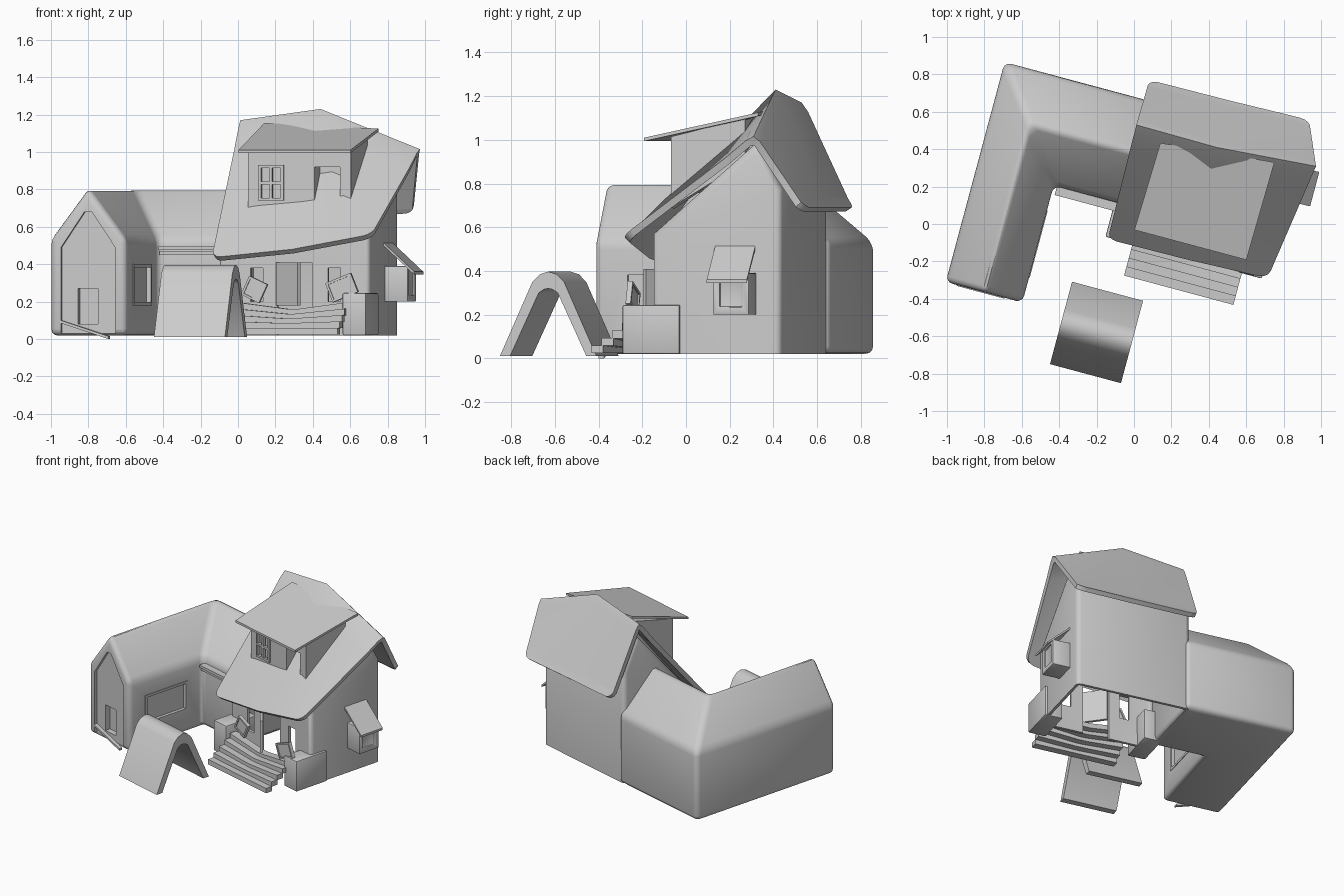
import bpy, bmesh, math
from mathutils import Matrix, Vector

if "Cube" in bpy.data.objects:
    bpy.data.objects.remove(bpy.data.objects["Cube"])

parts = []


def make(name, verts, faces):
    me = bpy.data.meshes.new(name)
    me.from_pydata([tuple(v) for v in verts], [], faces)
    ob = bpy.data.objects.new(name, me)
    bpy.context.collection.objects.link(ob)
    parts.append(ob)
    return ob


def mod(ob, kind, **kw):
    bpy.ops.object.select_all(action='DESELECT')
    bpy.context.view_layer.objects.active = ob
    ob.select_set(True)
    m = ob.modifiers.new("m", kind)
    for k, v in kw.items():
        setattr(m, k, v)
    bpy.ops.object.modifier_apply(modifier=m.name)
    return ob


def bevel(ob, w, seg=3, angle=25):
    return mod(ob, 'BEVEL', width=w, segments=seg, limit_method='ANGLE', angle_limit=math.radians(angle))


def normals(ob):
    bm = bmesh.new()
    bm.from_mesh(ob.data)
    bmesh.ops.recalc_face_normals(bm, faces=bm.faces)
    bm.to_mesh(ob.data)
    bm.free()
    return ob


def loft(name, rings, caps=True, closed=True):
    n = len(rings[0])
    faces = [(r * n + i, r * n + (i + 1) % n, r * n + n + (i + 1) % n, r * n + n + i)
             for r in range(len(rings) - 1) for i in range(n if closed else n - 1)]
    if caps:
        faces += [tuple(range(n)), tuple(range(len(rings) * n - n, len(rings) * n))]
    return normals(make(name, sum(rings, []), faces))


def boxes(name, items, rot=None):
    verts, faces = [], []
    for a, b in items:
        k = len(verts)
        verts += [Vector((x, y, z)) for x in (a[0], b[0]) for y in (a[1], b[1]) for z in (a[2], b[2])]
        faces += [tuple(k + i for i in f) for f in
                  ((0, 1, 3, 2), (4, 6, 7, 5), (0, 4, 5, 1), (2, 3, 7, 6), (0, 2, 6, 4), (1, 5, 7, 3))]
    if rot:
        verts = [rot @ v for v in verts]
    return make(name, verts, faces)


def slab(name, corners, t):
    return loft(name, [[Vector(c) for c in corners], [Vector(c) - Vector((0, 0, t)) for c in corners]])


def cut(ob, cutter):
    mod(ob, 'BOOLEAN', operation='DIFFERENCE', object=cutter, solver='EXACT')
    parts.remove(cutter)
    bpy.data.objects.remove(cutter)


def frame(name, c, w, h, bar, d, turn=0, tilt=0, cross=False, pane=False):
    # window frame in the xz plane, turned about z and tilted in its own plane
    a, b = w / 2, h / 2
    bits = [((-a, -d, -b), (-a + bar, d, b)), ((a - bar, -d, -b), (a, d, b)),
            ((-a, -d, -b), (a, d, -b + bar)), ((-a, -d, b - bar), (a, d, b))]
    if cross:
        bits += [((-.008, -d, -b), (.008, d, b)), ((-a, -d, -.008), (a, d, .008))]
    if pane:
        bits += [((-a, -d * .4, -b), (a, d * .4, b))]
    rot = (Matrix.Translation(c) @ Matrix.Rotation(math.radians(turn), 4, 'Z')
           @ Matrix.Rotation(math.radians(tilt), 4, 'Y'))
    return boxes(name, bits, rot)


# L-shaped wing: gable section swept round a mitred corner
sec = [(-1, .02), (-1, .53), (0, .81), (1, .53), (1, .02)]
wing = loft("wing", [[(-.68 + s * .212, -.56, z) for s, z in sec],
                     [(-.68 + s * .212, .372 - s * .285, z) for s, z in sec],
                     [(-.08, .372 - s * .285, z) for s, z in sec]])
bevel(wing, .035)
# recessed gable front, doorway and long window
gable = [(-.15, .03), (-.15, .49), (-.02, .68), (.02, .68), (.15, .49), (.15, .03)]
cut(wing, loft("cutter", [[(-.68 + s, v, z) for s, z in gable] for v in (-.7, -.54)]))
cut(wing, boxes("cutter", [((-.74, -.6, .08), (-.63, -.5, .27))]))
cut(wing, boxes("cutter", [((-.487, -.41, .19), (-.4, -.06, .39))]))
frame("wing_window_frame", (-.476, -.235, .29), .37, .22, .018, .012, turn=90)
slab("fallen_plank", [(-.83, -.565, .10), (-.565, -.565, .015), (-.565, -.54, .015), (-.83, -.54, .10)], .015)
boxes("wing_ledge", [((-.45, .04, .475), (-.09, .1, .495)), ((-.45, .055, .45), (-.09, .1, .47))])

# main house: hollow walls, open underneath
walls = []
for u, zf, zr, zb in ((-.115, .52, 1.08, .84), (.32, .58, 1.14, .86), (.718, .57, .98, .77)):
    walls.append([(u, .032, .02), (u, .032, zf), (u, .525, zr), (u, .64, zb), (u, .64, .02)])
house = loft("house_walls", walls, closed=False)
bevel(house, .03, 3, 50)
mod(house, 'SOLIDIFY', thickness=.02, offset=-1)
cut(house, boxes("cutter", [((.21, -.1, -.1), (.40, .12, .41))]))
for u in (.06, .49):
    cut(house, boxes("cutter", [((u, -.1, .2), (u + .07, .12, .38))]))
boxes("front_door", [((0, -.01, .18), (.2, .01, .41))],
      Matrix.Translation((.21, .03, 0)) @ Matrix.Rotation(math.radians(-40), 4, 'Z'))

# main roof: bent ridge, uneven eaves, flared back, bulge behind the dormer
rows = []
for fe, rg, be, bulge in (((-.115, -.115, .435), (-.125, .515, 1.17), (-.12, .765, .69), 0),
                          ((.33, -.11, .48), (.32, .51, 1.23), (.33, .77, .69), .03),
                          ((.765, -.095, .56), (.86, .55, 1.015), (.76, .78, .69), 0)):
    f, r, b = Vector(fe), Vector(rg), Vector(be)
    rows.append([f, f.lerp(r, .78) + Vector((0, 0, bulge)), f.lerp(r, .94) + Vector((0, 0, .008)), r,
                 r.lerp(b, .12) + Vector((0, 0, .016)), r.lerp(b, .88) - Vector((0, 0, .015)), b])
roof = loft("main_roof", rows, caps=False, closed=False)
bm = bmesh.new()
bm.from_mesh(roof.data)
bm.verts.ensure_lookup_table()
bmesh.ops.bevel(bm, geom=[bm.verts[i] for i in (0, 6, 14, 20)], offset=.05, segments=3,
                profile=.5, affect='VERTICES')
if sum(f.normal.z for f in bm.faces) < 0:
    bmesh.ops.reverse_faces(bm, faces=bm.faces)
bm.to_mesh(roof.data)
bm.free()
mod(roof, 'SOLIDIFY', thickness=.033, offset=-1, use_even_offset=True)

# dormer with window and a missing panel
dormer = loft("dormer_walls", [[(u, .09, zb), (u, .09, zt), (u, .44, zt + .085), (u, .44, .9)]
                               for u, zt, zb in ((.03, 1.025, .64), (.6, 1.015, .69))])
cut(dormer, boxes("cutter", [((.4, 0, .6), (.54, .2, .92))]))
cut(dormer, boxes("cutter", [((.1, 0, .75), (.22, .11, .92))]))
frame("dormer_window", (.16, .09, .835), .14, .19, .015, .01, cross=True)
slab("dormer_roof", [(.01, -.03, 1.01), (.63, -.03, 1.01), (.64, .513, 1.125), (.024, .455, 1.155)], .016)

# porch blocks, sagging steps and tilted window frames
for side, u in (("left", -.13), ("right", .605)):
    ob = boxes("porch_block_" + side, [((u, -.105, .02), (u + .13, .165, .245))])
    bevel(ob, .008, 2)
for i in range(5):
    v, z = -.28 + .048 * i, .06 + .034 * i
    loft("step_%d" % (i + 1), [[(u, v, z - s), (u, v + .055, z - s), (u, v + .055, z - s - .036), (u, v, z - s - .036)]
                               for u, s in ((.02, 0), (.3, .009 * i), (.35, .009 * i), (.625, 0))])
frame("loose_frame_left", (.105, -.05, .265), .11, .11, .012, .012, tilt=25, pane=True)
frame("loose_frame_right", (.6, -.09, .275), .15, .11, .012, .012, tilt=-22, pane=True)

# side bay window with awning
bay = boxes("bay_window", [((.70, .355, .2), (.845, .525, .39))])
cut(bay, boxes("cutter", [((.835, .385, .235), (.9, .49, .37))]))
bevel(bay, .008, 2, 40)
slab("bay_awning", [(.70, .33, .53), (.885, .335, .36), (.885, .525, .36), (.70, .52, .53)], .015)

# folded shelter in front of the house
outer = [(-.228, .012), (-.075, .35), (-.04, .385), (0, .397), (.04, .385), (.075, .35), (.228, .012)]
inner = [(.18, .012), (.045, .30), (.02, .316), (0, .32), (-.02, .316), (-.045, .30), (-.18, .012)]
loft("bent_shelter", [[(u, -.612 + s, z) for s, z in outer + inner] for u in (-.24, .153)])

# turn everything to its final heading and shade
heading = Matrix.Rotation(math.radians(-15), 4, 'Z')
for ob in parts:
    ob.data.transform(heading)
    normals(ob)
bpy.ops.object.select_all(action='DESELECT')
for ob in parts:
    ob.select_set(True)
bpy.context.view_layer.objects.active = parts[0]
bpy.ops.object.shade_smooth_by_angle(angle=math.radians(35))
